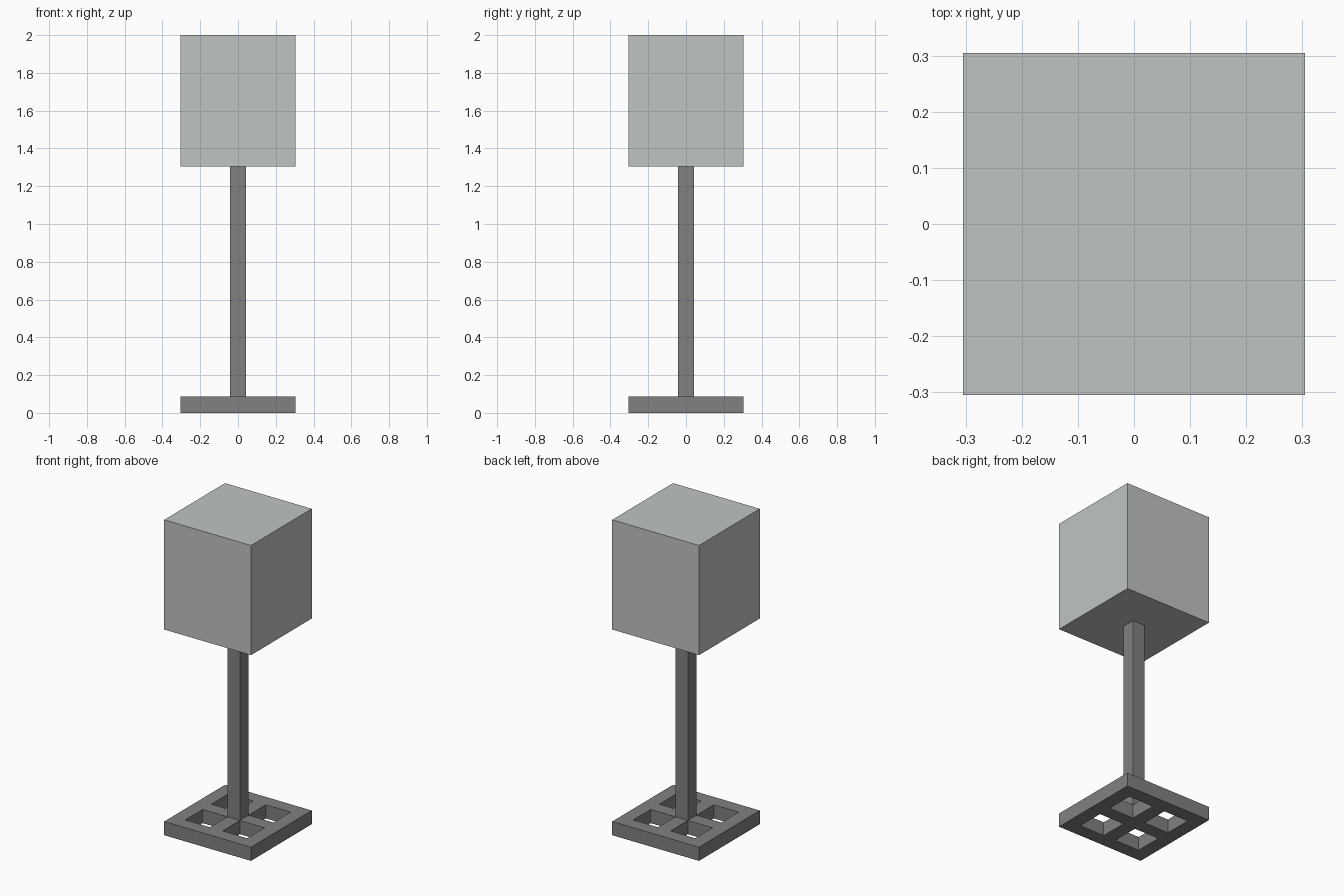
import bpy
import bmesh

cube = bpy.data.objects.get("Cube")
if cube:
    bpy.data.objects.remove(cube, do_unlink=True)

U = 2 / 23  # grid unit


def material(name, rgb):
    m = bpy.data.materials.new(name)
    m.use_nodes = True
    colour = (*rgb, 1)
    m.diffuse_color = colour
    m.node_tree.nodes["Principled BSDF"].inputs["Base Color"].default_value = colour
    return m


def add_object(name, bm, mat):
    mesh = bpy.data.meshes.new(name)
    bm.to_mesh(mesh)
    bm.free()
    mesh.materials.append(mat)
    obj = bpy.data.objects.new(name, mesh)
    bpy.context.collection.objects.link(obj)
    return obj


def box(name, width, z0, z1, mat):
    bm = bmesh.new()
    bmesh.ops.create_cube(bm, size=1)
    for v in bm.verts:
        v.co = (v.co.x * width * U, v.co.y * width * U,
                (z0 if v.co.z < 0 else z1) * U)
    return add_object(name, bm, mat)


light_grey = material("light grey", (0.52, 0.55, 0.54))
dark_grey = material("dark grey", (0.22, 0.22, 0.22))

# Square base plate with four square openings, extruded from a grid
bm = bmesh.new()
lines = [-3.5, -2.5, -0.5, 0.5, 2.5, 3.5]
verts = [[bm.verts.new((x * U, y * U, 0)) for y in lines] for x in lines]
for i in range(5):
    for j in range(5):
        if i in (1, 3) and j in (1, 3):
            continue
        bm.faces.new((verts[i][j], verts[i + 1][j],
                      verts[i + 1][j + 1], verts[i][j + 1]))
raised = bmesh.ops.extrude_face_region(bm, geom=bm.faces[:], use_keep_orig=True)
for v in raised["geom"]:
    if isinstance(v, bmesh.types.BMVert):
        v.co.z = U
bmesh.ops.recalc_face_normals(bm, faces=bm.faces[:])
add_object("base_plate", bm, dark_grey)

# Slim post and cubic head
box("post", 1, 1, 15, dark_grey)
box("head", 7, 15, 23, light_grey)
